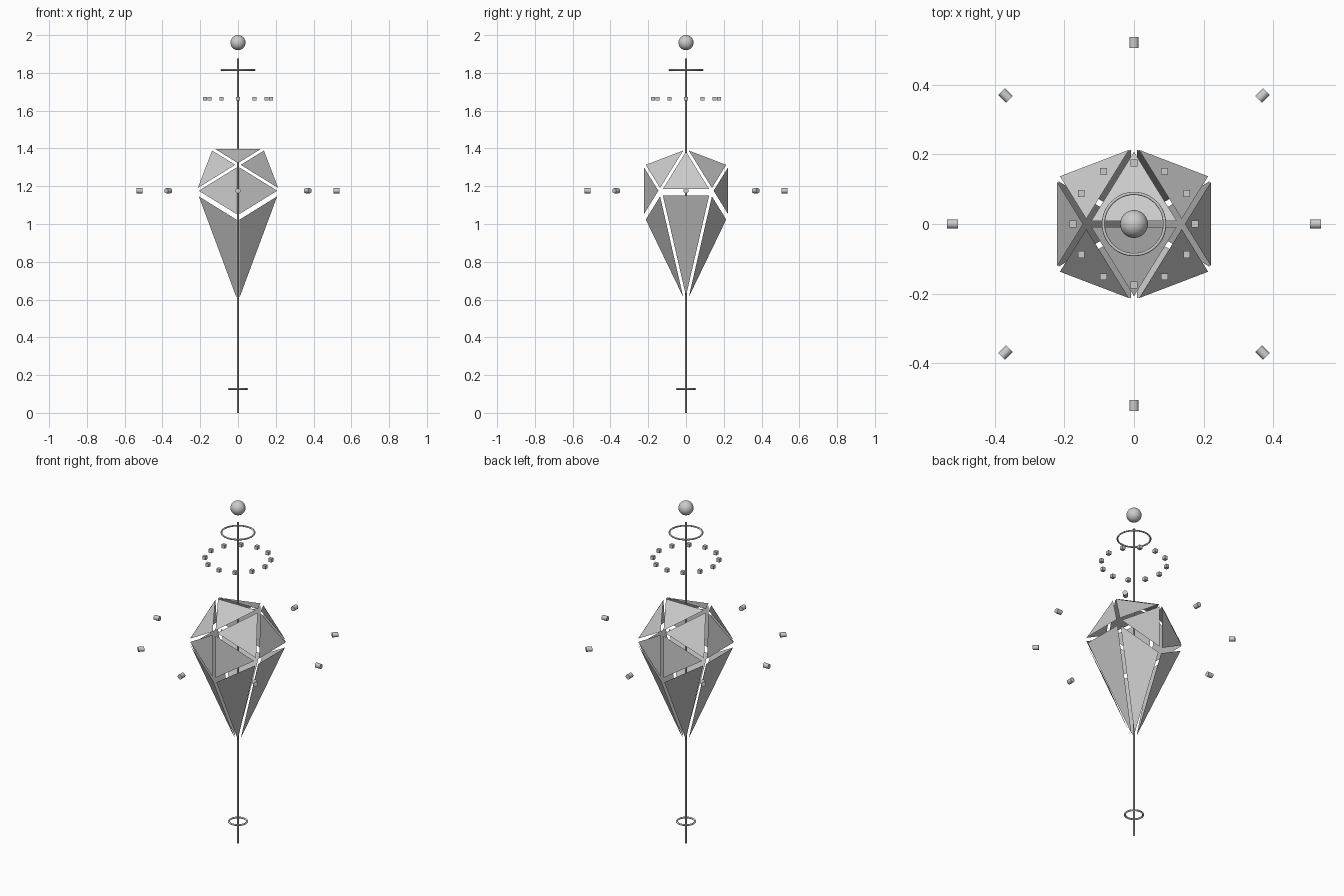
import bpy, bmesh, math
from mathutils import Vector

if "Cube" in bpy.data.objects:
    bpy.data.objects.remove(bpy.data.objects["Cube"])

CZ = 1.176                      # height of the shell's centre


def finish(name, smooth=False):
    ob = bpy.context.object
    ob.name = name
    if smooth:
        bpy.ops.object.shade_smooth_by_angle(angle=math.radians(40))
    return ob


def rod(name, r, z0, z1):
    bpy.ops.mesh.primitive_cylinder_add(vertices=16, radius=r, depth=z1 - z0,
                                        location=(0, 0, (z0 + z1) / 2))
    return finish(name, True)


def ring(name, major, minor, z):
    bpy.ops.mesh.primitive_torus_add(major_radius=major, minor_radius=minor,
                                     major_segments=64, minor_segments=10,
                                     location=(0, 0, z))
    return finish(name, True)


# Shell: icosahedron whose bottom edge is drawn out to one long tip
b = 0.2254
a = b / ((1 + math.sqrt(5)) / 2)
points = [(0, 0, 0.57 - CZ)]
for s in (-1, 1):
    points.append((s * a, 0, b))
    for t in (-1, 1):
        points += [(0, s * b, t * a), (s * b, t * a, 0)]

hull = bmesh.new()
for p in points:
    hull.verts.new(p)
bmesh.ops.convex_hull(hull, input=hull.verts[:])
bmesh.ops.recalc_face_normals(hull, faces=hull.faces[:])

# Separate panels: every face shrunk about its own centre
panels = bmesh.new()
for f in hull.faces:
    c = f.calc_center_median()
    panels.faces.new([panels.verts.new(c + (v.co - c) * 0.88 + Vector((0, 0, CZ)))
                      for v in f.verts])
mesh = bpy.data.meshes.new("shell_panels")
panels.to_mesh(mesh)
hull.free()
panels.free()
bpy.context.collection.objects.link(bpy.data.objects.new("shell_panels", mesh))

# Central rod, its two rings and the ball floating on top
rod("central_rod", 0.005, 0, 1.875)
ring("lower_ring", 0.048, 0.005, 0.127)
ring("upper_ring", 0.088, 0.0045, 1.815)
bpy.ops.mesh.primitive_uv_sphere_add(segments=32, ring_count=16, radius=0.04,
                                     location=(0, 0, 1.96))
finish("top_ball", True)

# Halo of twelve small cubes
for i in range(12):
    t = i * math.tau / 12
    bpy.ops.mesh.primitive_cube_add(
        size=0.02, location=(0.175 * math.cos(t), 0.175 * math.sin(t), 1.663))
    finish(f"halo_cube_{i + 1}")

# Eight short cylinders pointing outwards around the shell
for i in range(8):
    t = i * math.tau / 8
    bpy.ops.mesh.primitive_cylinder_add(
        vertices=16, radius=0.0135, depth=0.032,
        location=(0.522 * math.cos(t), 0.522 * math.sin(t), CZ),
        rotation=(0, math.pi / 2, t))
    finish(f"orbit_peg_{i + 1}", True)
